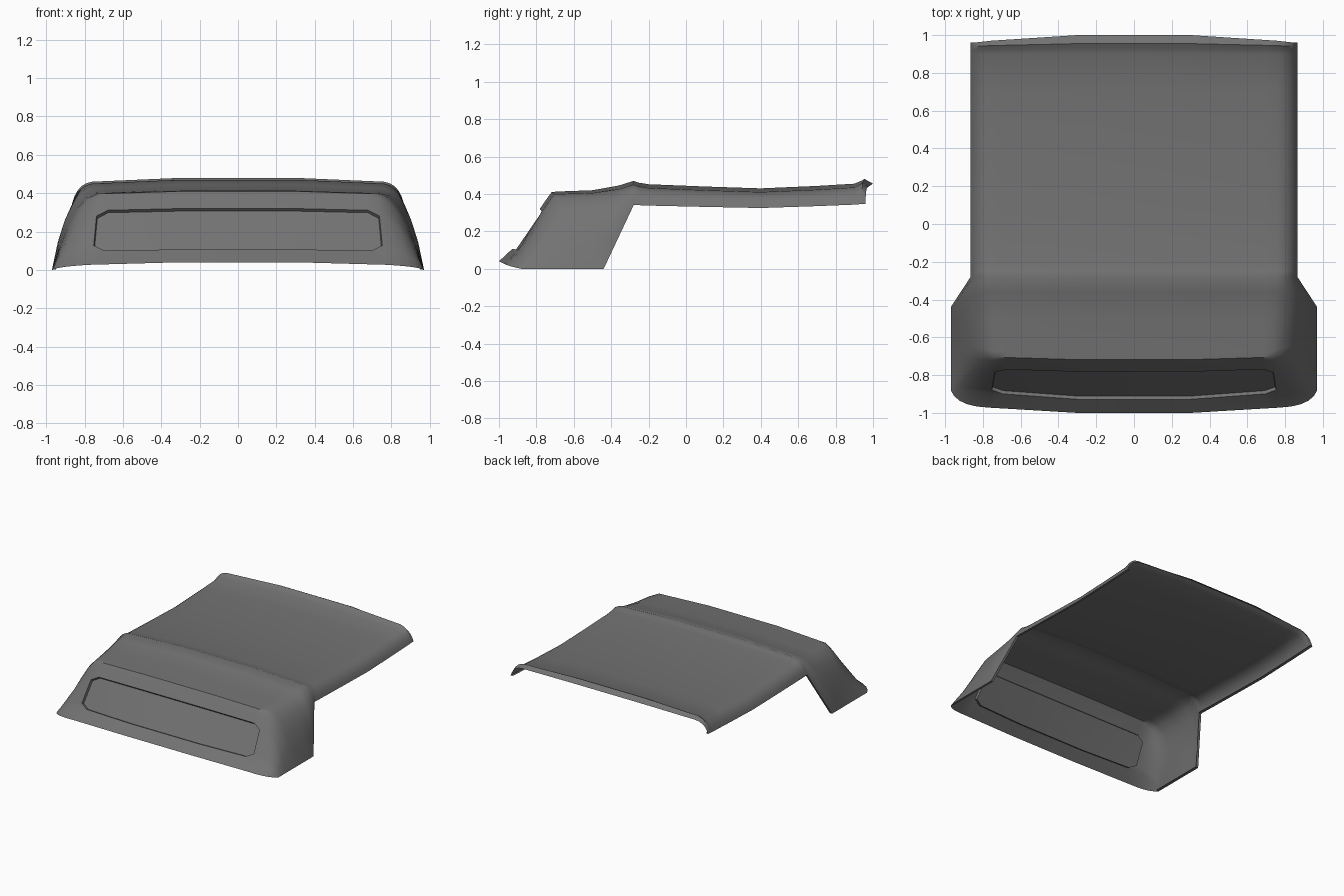
import bpy, bmesh
from mathutils import Vector as V

if "Cube" in bpy.data.objects:
    bpy.data.objects.remove(bpy.data.objects["Cube"])

grey = bpy.data.materials.new("dark_grey")
grey.diffuse_color = (0.17, 0.17, 0.17, 1)
grey.use_nodes = True
grey.node_tree.nodes["Principled BSDF"].inputs["Base Color"].default_value = grey.diffuse_color

# Nose sections: flat centre (y, z), shoulder, corner control, bottom edge (y)
nose = [
    ((-1.0, .04), (.77, -.972, .027), (.94, -.965, .018), -.88),
    ((-.928, .107), (.755, -.895, .10), (.94, -.885, .085), -.85),
    ((-.782, .32), (.735, -.768, .31), (.87, -.755, .27), -.78),
    ((-.735, .388), (.73, -.722, .375), (.86, -.705, .34), -.72),
    ((-.718, .41), (.73, -.705, .396), (.86, -.675, .365), -.66),
    ((-.69, .413), (.73, -.675, .40), (.87, -.64, .375), -.60),
    ((-.5, .42), (.74, -.5, .405), (.89, -.5, .395), -.50),
    ((-.36, .445), (.76, -.36, .425), (.90, -.37, .40), -.44),
]
# Roof sections: centre y, centre z, edge z, pull forward at the sides
roof = [
    (-.28, .47, .34, 0), (-.25, .46, .34, 0), (-.2, .452, .338, 0),
    (.1, .44, .331, 0), (.4, .43, .325, 0), (.7, .443, .335, 0),
    (.9, .455, .343, 0), (.93, .467, .345, .006), (.955, .48, .346, .014),
    (1.0, .455, .347, .04),
]


def section(centre, shoulder, control, edge):
    """Half section: flat top, rounded corner, turned-in lip."""
    b, c, k, f = V((.3, *centre)), V(shoulder), V(control), V(edge)
    pts = [b, b.lerp(c, .87), c]
    for t in (.2, .4, .6, .8, 1):
        pts.append(c.lerp(k, t).lerp(k.lerp(f, t), t))
    pts.append(f + V((-.02, 0, .003)))
    return pts


rows = [section(a, c, k, (.97, y, 0)) for a, c, k, y in nose]
# extra rows that chamfer the panel corners
low, high = rows[1], rows[2]
rows[2:2] = [[p.lerp(q, t) for p, q in zip(low, high)] for t in (.13, .86)]
for y, z, ze, s in roof:
    rows.append(section((y, z), (.76, y - s * .75, z - .02),
                        (.84, y - s, z - .03), (.865, y - s, ze)))

# Shell skin, mirrored left to right
bm = bmesh.new()
grid = []
for r in rows:
    full = [V((-p.x, p.y, p.z)) for p in reversed(r)] + r
    grid.append([bm.verts.new(p) for p in full])
n = len(grid[0])
mid = n // 2
first, last = mid - 3, mid + 1          # panel columns
panel = []
for i in range(len(grid) - 1):
    for j in range(n - 1):
        q = [grid[i][j], grid[i][j + 1], grid[i + 1][j + 1], grid[i + 1][j]]
        inside = 1 <= i <= 3 and first <= j <= last
        if inside and i != 2 and j in (first, last):
            # chamfered panel corner: outer corner becomes its own triangle
            o = (0 if j == first else 1) if i == 1 else (3 if j == first else 2)
            bm.faces.new([q[o - 1], q[o], q[(o + 1) % 4]])
            panel.append(bm.faces.new([q[(o + 1) % 4], q[(o + 2) % 4], q[(o + 3) % 4]]))
        else:
            f = bm.faces.new(q)
            if inside:
                panel.append(f)

# Recessed front panel
bm.normal_update()
bmesh.ops.inset_region(bm, faces=panel, thickness=.004, depth=-.018,
                       use_even_offset=True)

mesh = bpy.data.meshes.new("roof_shell")
bm.to_mesh(mesh)
bm.free()
mesh.materials.append(grey)
shell = bpy.data.objects.new("roof_shell", mesh)
bpy.context.collection.objects.link(shell)
bpy.context.view_layer.objects.active = shell
shell.select_set(True)
bpy.ops.object.shade_smooth_by_angle(angle=.65)
